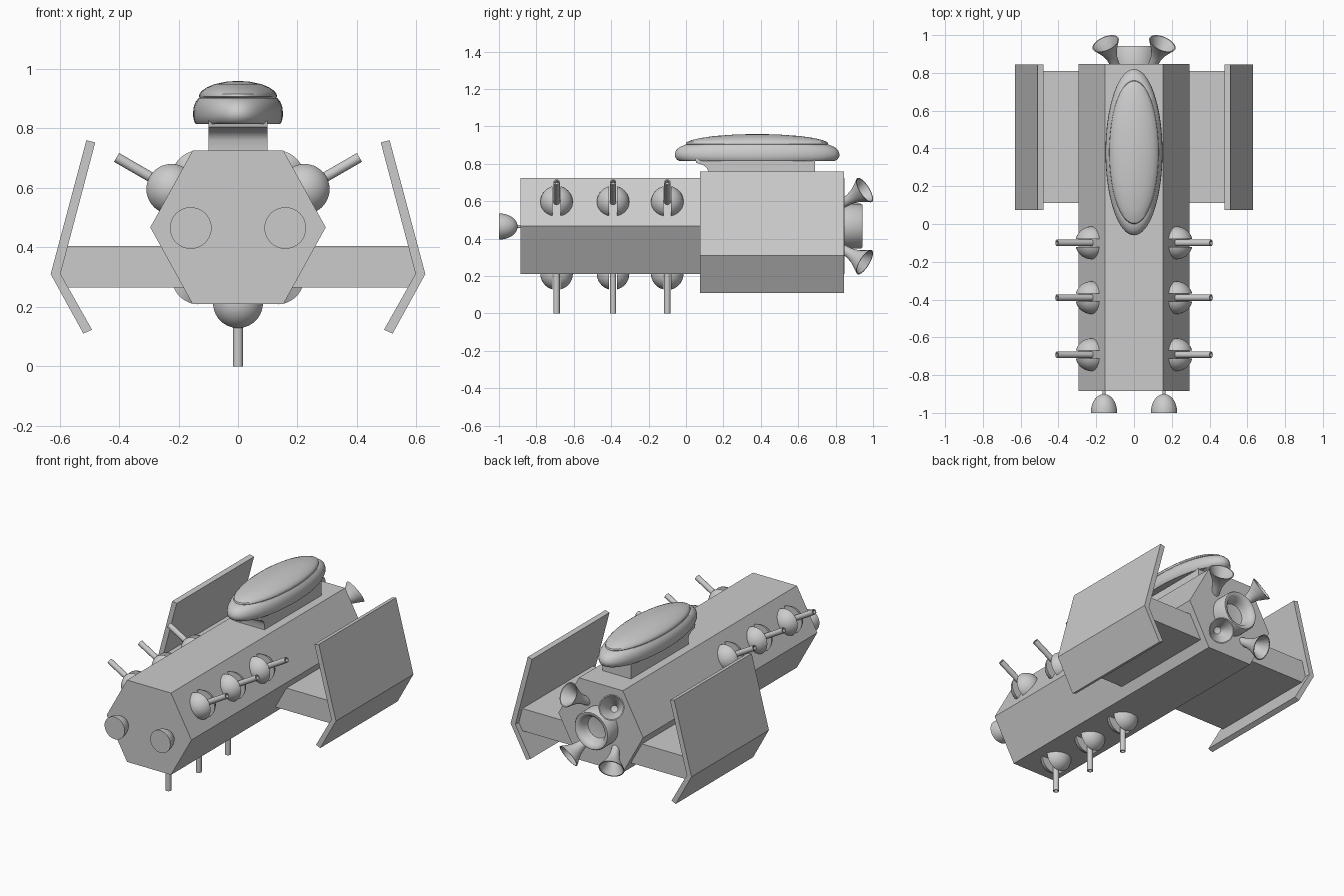
import bpy, bmesh, math
from mathutils import Vector, Matrix

if "Cube" in bpy.data.objects:
    bpy.data.objects.remove(bpy.data.objects["Cube"])


def finish(bm, name, smooth=False):
    bmesh.ops.remove_doubles(bm, verts=bm.verts, dist=1e-5)
    bmesh.ops.recalc_face_normals(bm, faces=bm.faces)
    me = bpy.data.meshes.new(name)
    bm.to_mesh(me)
    bm.free()
    ob = bpy.data.objects.new(name, me)
    bpy.context.collection.objects.link(ob)
    if smooth:
        bpy.ops.object.select_all(action='DESELECT')
        ob.select_set(True)
        bpy.context.view_layer.objects.active = ob
        bpy.ops.object.shade_smooth_by_angle(angle=math.radians(40))
    return ob


def prism(name, pts, a, b, axis='Y', smooth=False):
    """Extrude a 2D outline along Y (points are x,z) or X (points are y,z)."""
    bm = bmesh.new()
    put = (lambda p, t: (p[0], t, p[1])) if axis == 'Y' else (lambda p, t: (t, p[0], p[1]))
    lo = [bm.verts.new(put(p, a)) for p in pts]
    hi = [bm.verts.new(put(p, b)) for p in pts]
    bm.faces.new(lo)
    bm.faces.new(hi)
    for i in range(len(pts)):
        j = (i + 1) % len(pts)
        bm.faces.new((lo[i], lo[j], hi[j], hi[i]))
    return finish(bm, name, smooth)


def lathe(name, prof, origin, axis=(0, 0, 1), scale=(1, 1), seg=40):
    """Spin a (radius, height) profile about an axis."""
    bm = bmesh.new()
    rot = Vector(axis).to_track_quat('Z', 'Y')
    rings = []
    for r, h in prof:
        n = 1 if r == 0 else seg
        rings.append([bm.verts.new(Vector(origin) + rot @ Vector(
            (r * scale[0] * math.cos(2 * math.pi * k / seg),
             r * scale[1] * math.sin(2 * math.pi * k / seg), h))) for k in range(n)])
    for a, b in zip(rings, rings[1:]):
        for k in range(seg):
            m = (k + 1) % seg
            if len(a) == 1:
                bm.faces.new((a[0], b[k], b[m]))
            elif len(b) == 1:
                bm.faces.new((a[k], a[m], b[0]))
            else:
                bm.faces.new((a[k], a[m], b[m], b[k]))
    return finish(bm, name, True)


def turret_dome(name, center, r, gap):
    """Ball split by a slot for the barrel."""
    bm = bmesh.new()
    for s in (-1, 1):
        part = bmesh.new()
        bmesh.ops.create_uvsphere(part, u_segments=32, v_segments=20, radius=r)
        bmesh.ops.bisect_plane(part, geom=part.verts[:] + part.edges[:] + part.faces[:],
                               plane_co=(0, s * gap, 0), plane_no=(0, -s, 0), clear_outer=True)
        bmesh.ops.holes_fill(part, edges=[e for e in part.edges if e.is_boundary])
        tmp = bpy.data.meshes.new("tmp")
        part.to_mesh(tmp)
        part.free()
        bm.from_mesh(tmp)
        bpy.data.meshes.remove(tmp)
    bmesh.ops.translate(bm, verts=bm.verts, vec=center)
    return finish(bm, name, True)


# Hexagonal hull
prism("hull", [(-.295, .467), (-.153, .725), (.153, .725), (.295, .467), (.153, .21), (-.153, .21)],
      -.885, .847)

# Side pylons and bent wing panels
for s, side in ((1, "right"), (-1, "left")):
    prism("pylon_" + side, [(s * .15, .265), (s * .588, .265), (s * .598, .31), (s * .573, .405),
                            (s * .15, .405)], .11, .81)
    prism("wing_panel_" + side, [(s * .51, .76), (s * .63, .31), (s * .52, .11), (s * .491, .123),
                                 (s * .597, .311), (s * .48, .753)], .075, .845)

# Bridge neck with a curved front edge
prism("bridge_neck", [(.12, .72), (.12, .76), (.11, .78), (.09, .795), (.055, .805), (.05, .825),
                      (.69, .825), (.69, .72)], -.1, .1, 'X', True)

# Oval bridge: lower rim and upper dome
lathe("bridge_lower", [(0, .815), (.94, .815), (.975, .823), (1, .84), (1, .855), (.985, .873),
                       (.94, .89), (.87, .903), (0, .905)], (0, .38, 0), scale=(.151, .44), seg=64)
lathe("bridge_upper", [(0, .895), (.97, .9), (1, .907), (.99, .916), (.93, .926), (.8, .938),
                       (.6, .949), (.3, .957), (0, .96)], (0, .38, 0), scale=(.131, .38), seg=64)

# Three rows of gun turrets
for row, d, c in (("right", Vector((.866, 0, .5)), Vector((.224, 0, .596))),
                  ("left", Vector((-.866, 0, .5)), Vector((-.224, 0, .596))),
                  ("bottom", Vector((0, 0, -1)), Vector((0, 0, .213)))):
    for i, y in enumerate((-.692, -.39, -.1)):
        p = c + Vector((0, y, 0))
        turret_dome(f"turret_{row}_{i}", p, .087, .021)
        lathe(f"gun_{row}_{i}", [(0, 0), (.017, 0), (.017, .213), (.011, .213), (.011, .19), (0, .19)],
              p, d, seg=20)

# Nose sensor domes, flat side forward
for s, side in ((1, "right"), (-1, "left")):
    cup = [(0, 0), (.07, 0)] + [(.07 * math.cos(a), .1 * math.sin(a))
                                for a in [math.pi / 2 * k / 9 for k in range(1, 9)]]
    lathe("nose_sensor_" + side, cup + [(.008, .1), (.008, .13), (0, .13)], (s * .159, -1, .465), (0, 1, 0))

# Main engine ring with a recessed bowl
lathe("main_engine", [(0, -.01), (.12, -.01), (.12, .088), (.114, .096), (.104, .096), (.088, .085),
                      (.077, .06), (.068, .03), (0, .02)], (0, .847, .467), (0, 1, 0), seg=48)

# Four flared thruster bells
bell = [(0, 0), (.024, 0), (.028, .05), (.04, .09), (.058, .122), (.075, .15),
        (.069, .15), (.052, .122), (.034, .09), (.02, .055), (0, .05)]
for sx in (1, -1):
    for sz in (1, -1):
        n = Vector((sx * .35, .8, sz * .49)).normalized()
        lathe(f"thruster_{'right' if sx > 0 else 'left'}_{'top' if sz > 0 else 'bottom'}", bell,
              Vector((sx * .15, .955, .467 + sz * .193)) - n * .15, n)
